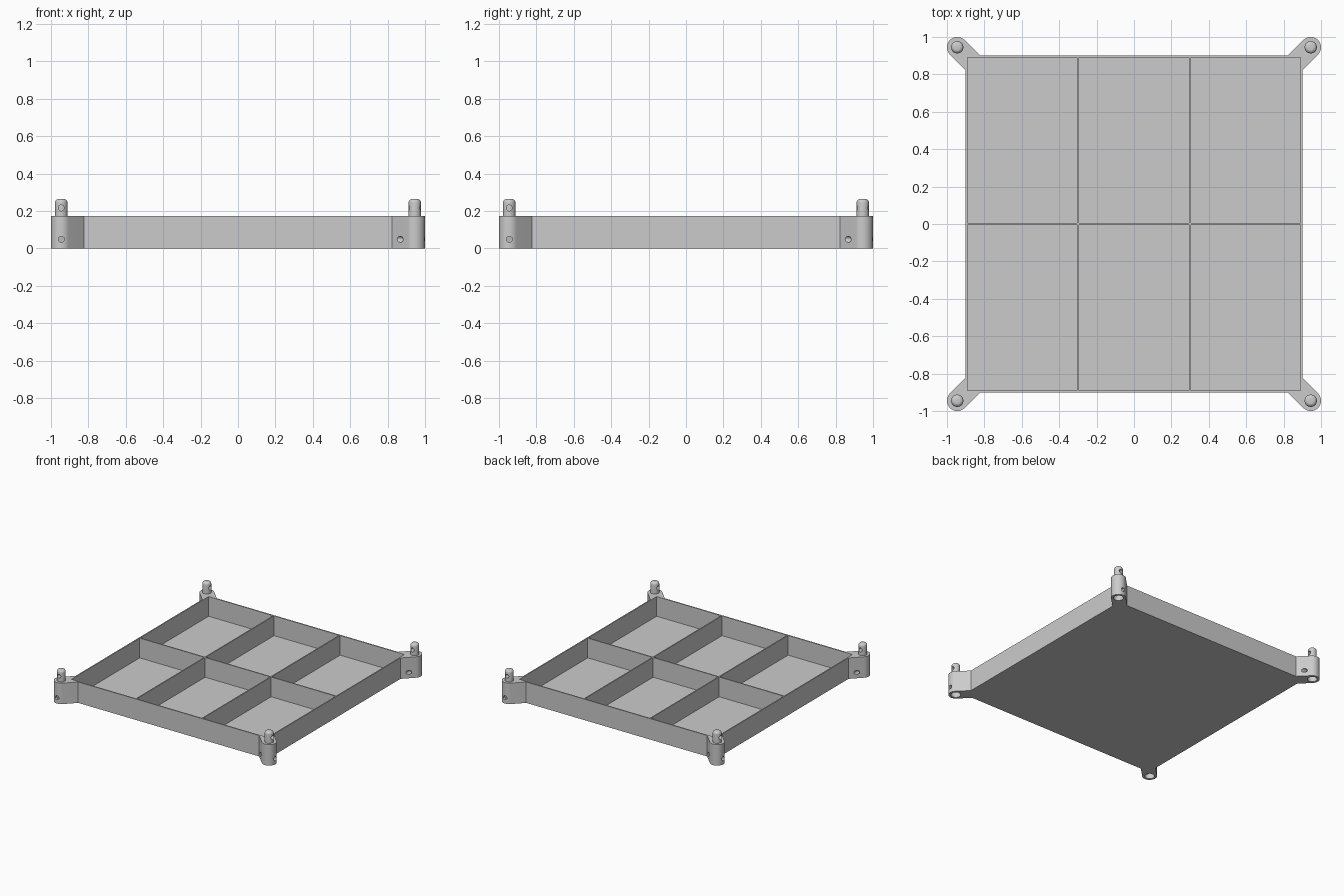
import bpy, bmesh, math
from mathutils import Matrix, Vector

cube = bpy.data.objects.get("Cube")
if cube:
    bpy.data.objects.remove(cube, do_unlink=True)

HALF, HEIGHT, WALL, FLOOR = 0.9, 0.172, 0.01, 0.01
POST, POST_R = 0.945, 0.055
PIN_R, PIN_TOP = 0.033, 0.264
SOCKET_R, SOCKET_DEPTH, HOLE_R = 0.037, 0.1, 0.016

grey = bpy.data.materials.new("plain grey")
grey.use_nodes = True
grey.diffuse_color = (0.6, 0.6, 0.6, 1)
grey.node_tree.nodes["Principled BSDF"].inputs["Base Color"].default_value = (0.6, 0.6, 0.6, 1)


def finish(bm, name):
    bmesh.ops.recalc_face_normals(bm, faces=bm.faces)
    mesh = bpy.data.meshes.new(name)
    bm.to_mesh(mesh)
    bm.free()
    mesh.materials.append(grey)
    obj = bpy.data.objects.new(name, mesh)
    bpy.context.collection.objects.link(obj)
    return obj


def select(obj):
    bpy.ops.object.select_all(action='DESELECT')
    obj.select_set(True)
    bpy.context.view_layer.objects.active = obj


def box_mesh(low, high):
    low, high = Vector(low), Vector(high)
    bm = bmesh.new()
    bmesh.ops.create_cube(bm, size=1, matrix=Matrix.Translation((low + high) / 2)
                          @ Matrix.Diagonal((*(high - low), 1)))
    return bm


def cylinder_mesh(radius, start, end):
    start, end = Vector(start), Vector(end)
    axis = end - start
    turn = axis.to_track_quat('Z', 'Y').to_matrix().to_4x4()
    bm = bmesh.new()
    bmesh.ops.create_cone(bm, cap_ends=True, segments=32, radius1=radius, radius2=radius,
                          depth=axis.length, matrix=Matrix.Translation((start + end) / 2) @ turn)
    return bm


def cut(obj, bm):
    cutter = finish(bm, "cutter")
    cutter.hide_render = True
    mod = obj.modifiers.new("cut", 'BOOLEAN')
    mod.operation, mod.solver, mod.object = 'DIFFERENCE', 'EXACT', cutter
    select(obj)
    bpy.ops.object.modifier_apply(modifier=mod.name)
    bpy.data.objects.remove(cutter, do_unlink=True)


# Open tray: box with its top inset and pushed down to the floor
bm = box_mesh((-HALF, -HALF, 0), (HALF, HALF, HEIGHT))
bm.faces.ensure_lookup_table()
top = max(bm.faces, key=lambda f: f.calc_center_median().z)
bmesh.ops.inset_region(bm, faces=[top], thickness=WALL, use_even_offset=True)
well = bmesh.ops.extrude_discrete_faces(bm, faces=[top])["faces"][0]
bmesh.ops.translate(bm, verts=well.verts, vec=(0, 0, FLOOR - HEIGHT))
finish(bm, "tray")

# Dividers making two rows of three compartments
inner, t = HALF - WALL, WALL / 2
finish(box_mesh((-inner, -t, FLOOR), (inner, t, HEIGHT)), "long_divider")
for side, x in (("right", -0.3), ("left", 0.3)):
    for end, a, b in (("front", -inner, -t), ("back", t, inner)):
        finish(box_mesh((x - t, a, FLOOR), (x + t, b, HEIGHT)), f"{end}_{side}_divider")

# Corner bracket: round post with a diagonal arm reaching the tray corner
reach = 2 * POST - HALF - POST_R * math.sqrt(2) - 2 * (POST - HALF)
outline = []
for i in range(25):
    a = math.radians(135 + 180 * i / 24)
    outline.append((-POST + POST_R * math.cos(a), -POST + POST_R * math.sin(a)))
outline += [(-reach, -HALF), (-HALF, -HALF), (-HALF, -reach)]
bm = bmesh.new()
base = bm.faces.new([bm.verts.new((x, y, 0)) for x, y in outline])
raised = bmesh.ops.extrude_face_region(bm, geom=[base])["geom"]
bmesh.ops.translate(bm, vec=(0, 0, HEIGHT),
                    verts=[v for v in raised if isinstance(v, bmesh.types.BMVert)])
bracket = finish(bm, "corner_bracket")
cut(bracket, cylinder_mesh(SOCKET_R, (-POST, -POST, -0.02), (-POST, -POST, SOCKET_DEPTH)))
cut(bracket, cylinder_mesh(HOLE_R, (-POST, -1.03, 0.048), (-POST, -0.83, 0.048)))

# Stacking pin with a rounded top and a cross hole
bm = cylinder_mesh(PIN_R, (-POST, -POST, HEIGHT), (-POST, -POST, PIN_TOP))
rim = [e for e in bm.edges if all(v.co.z > PIN_TOP - 0.001 for v in e.verts)]
bmesh.ops.bevel(bm, geom=rim, offset=0.02, segments=5, profile=0.5, affect='EDGES')
pin = finish(bm, "stacking_pin")
cut(pin, cylinder_mesh(HOLE_R, (-POST, -1.03, 0.216), (-POST, -0.83, 0.216)))

for obj in (bracket, pin):
    select(obj)
    bpy.ops.object.shade_smooth_by_angle(angle=math.radians(30))

# Turn copies around to the other corners
corners = ("front_right", "front_left", "back_left", "back_right")
for obj, part in ((bracket, "corner_bracket"), (pin, "stacking_pin")):
    for k, corner in enumerate(corners):
        copy = obj if k == 0 else obj.copy()
        if k:
            copy.data = obj.data.copy()
            bpy.context.collection.objects.link(copy)
        copy.name = f"{corner}_{part}"
        copy.rotation_euler.z = k * math.pi / 2
